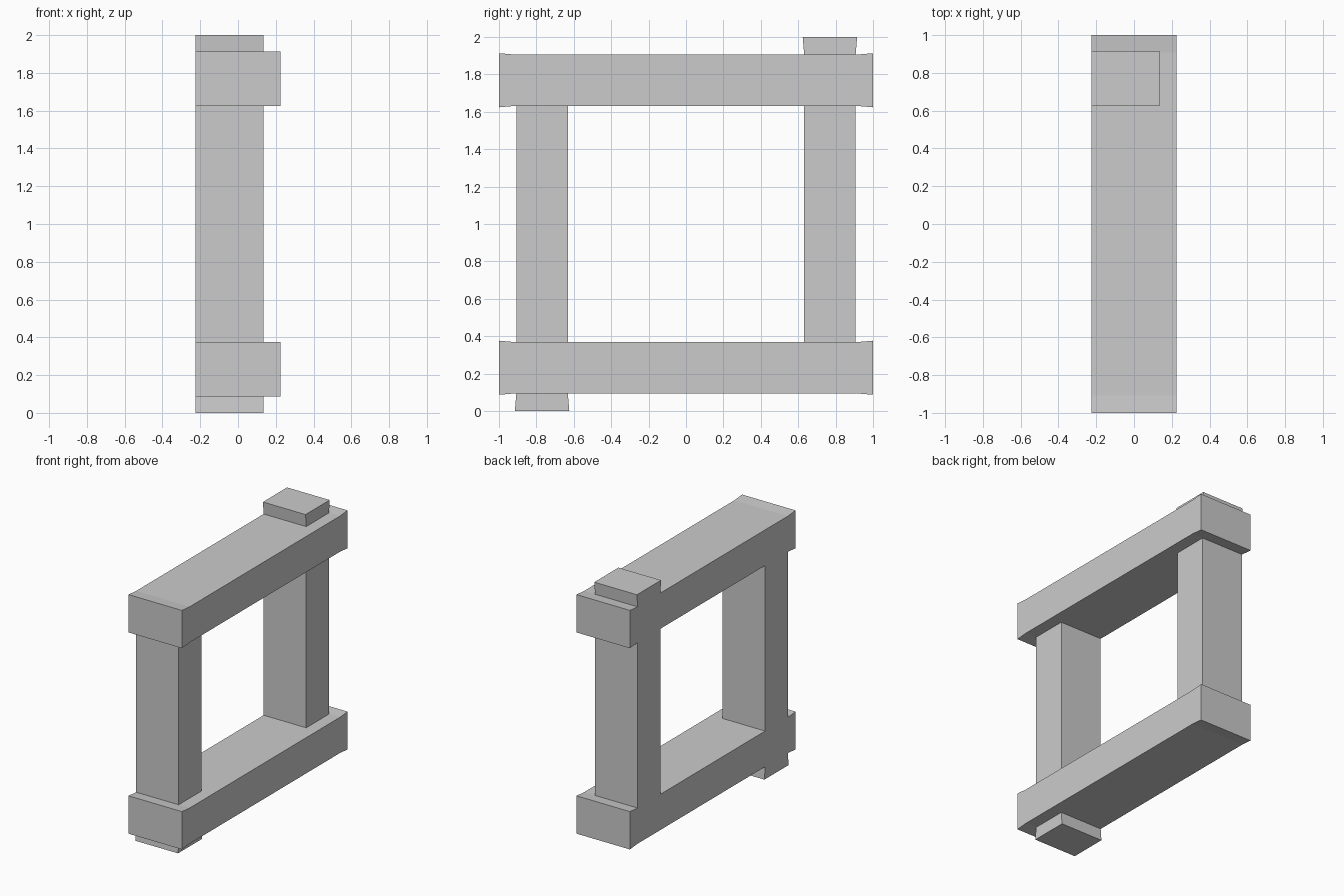
import bpy, bmesh
from math import radians

if "Cube" in bpy.data.objects:
    bpy.data.objects.remove(bpy.data.objects["Cube"])

# Cut lines shared by the rails (along y) and the posts (along z)
X = [-0.226, 0.134, 0.226]
Y = [-1.0, -0.907, -0.632, 0.632, 0.907, 1.0]
Z = [0.0, 0.095, 0.368, 1.632, 1.905, 2.0]
FLARE = 0.008  # beam ends splay out very slightly

# Solid cells: two full-depth rails, two shallower posts, two protruding post ends
cells = {(x, y, z) for x in (0, 1) for y in range(5) for z in (1, 3)}
cells |= {(0, 1, 2), (0, 3, 2), (0, 1, 0), (0, 3, 4)}


def position(i, j, k):
    y, z = Y[j], Z[k]
    if j in (0, 5):                       # rail ends
        z += FLARE if k in (2, 4) else -FLARE
    if k in (0, 5):                       # post ends
        y += FLARE if j in (2, 4) else -FLARE
    return X[i], y, z


bm = bmesh.new()
verts = {}


def vert(key):
    if key not in verts:
        verts[key] = bm.verts.new(position(*key))
    return verts[key]


# Only the outer skin of the joined beams is made
for cell in cells:
    for axis in range(3):
        u, v = (axis + 1) % 3, (axis + 2) % 3
        for side in (0, 1):
            neighbour = list(cell)
            neighbour[axis] += 2 * side - 1
            if tuple(neighbour) in cells:
                continue
            corners = []
            for du, dv in ((0, 0), (1, 0), (1, 1), (0, 1)):
                key = list(cell)
                key[axis] += side
                key[u] += du
                key[v] += dv
                corners.append(vert(tuple(key)))
            bm.faces.new(corners if side else corners[::-1])

# Merge flat neighbouring faces into clean panels
bmesh.ops.dissolve_limit(bm, angle_limit=radians(1), verts=bm.verts[:], edges=bm.edges[:])
bmesh.ops.recalc_face_normals(bm, faces=bm.faces[:])

mesh = bpy.data.meshes.new("beam_frame")
bm.to_mesh(mesh)
bm.free()
frame = bpy.data.objects.new("beam_frame", mesh)
bpy.context.collection.objects.link(frame)
